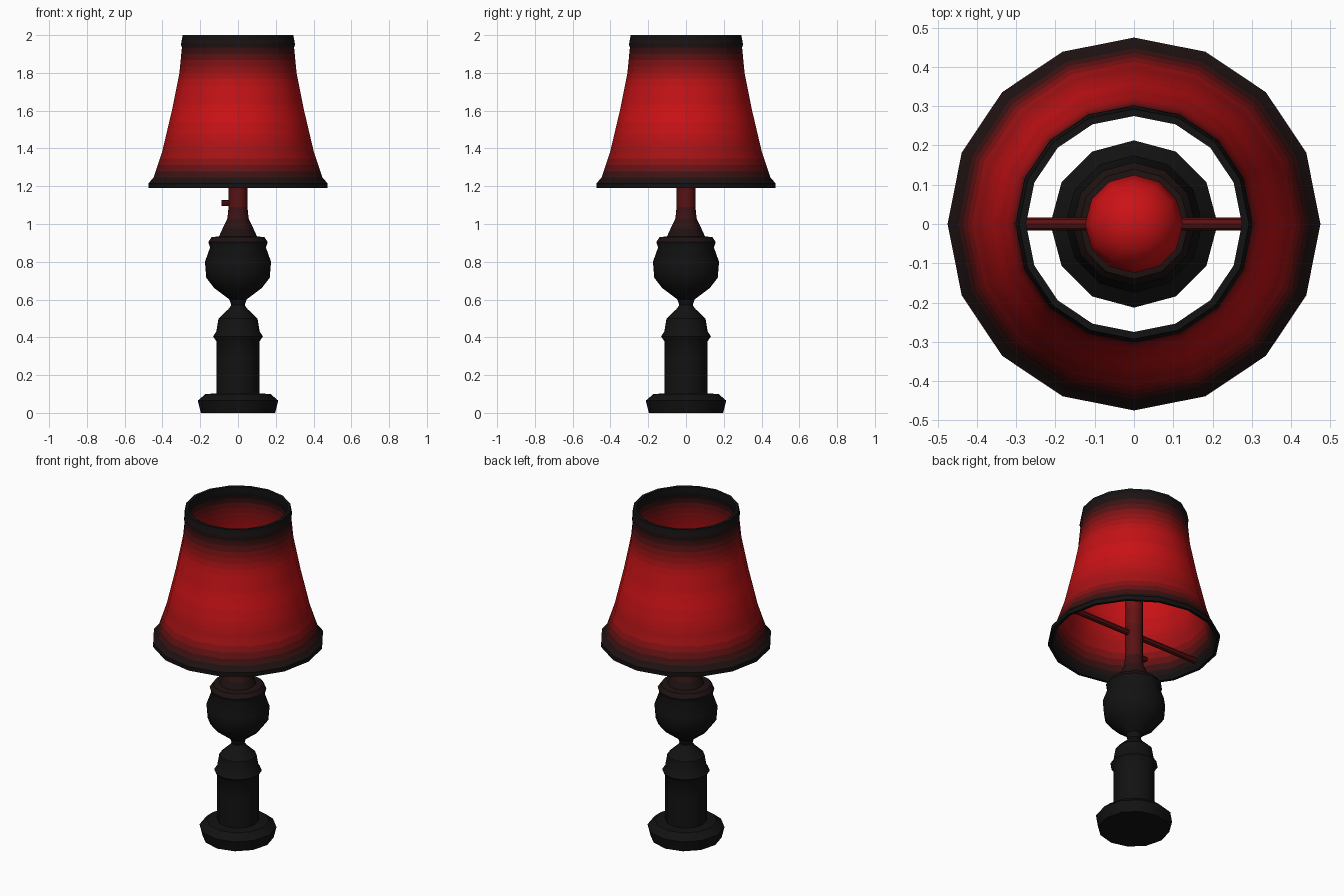
import bpy, bmesh, math
from mathutils import Matrix

if "Cube" in bpy.data.objects:
    bpy.data.objects.remove(bpy.data.objects["Cube"])

BLACK, RED = (0.006, 0.006, 0.006), (0.6, 0.006, 0.008)
materials = {}


def material(t):
    """Shared material between black (t=0) and red (t=1)."""
    key = round(t * 16)
    if key not in materials:
        m = bpy.data.materials.new("tint_%02d" % key)
        f = (key / 16) ** 1.6
        m.diffuse_color = [a + (b - a) * f for a, b in zip(BLACK, RED)] + [1]
        m.use_nodes = True
        m.node_tree.nodes["Principled BSDF"].inputs["Base Color"].default_value = m.diffuse_color
        materials[key] = m
    return materials[key]


def ramp(stops):
    """Piecewise linear tint by height."""
    def at(z):
        for (z0, t0), (z1, t1) in zip(stops, stops[1:]):
            if z <= z1:
                return t0 + (t1 - t0) * max(0, z - z0) / (z1 - z0)
        return stops[-1][1]
    return at


def finish(name, bm, tint):
    me = bpy.data.meshes.new(name)
    bmesh.ops.recalc_face_normals(bm, faces=bm.faces)
    slots = []
    for f in bm.faces:
        m = material(tint(f.calc_center_median().z))
        if m not in slots:
            slots.append(m)
            me.materials.append(m)
        f.material_index = slots.index(m)
    bm.to_mesh(me)
    bm.free()
    ob = bpy.data.objects.new(name, me)
    bpy.context.collection.objects.link(ob)
    bpy.ops.object.select_all(action='DESELECT')
    ob.select_set(True)
    bpy.context.view_layer.objects.active = ob
    bpy.ops.object.shade_smooth_by_angle(angle=math.radians(36))
    return ob


def lathe(name, profile, sides, tint, closed=False, step=None):
    if closed:
        profile = profile + profile[:1]
    pts = [profile[0]]
    for (r0, z0), (r1, z1) in zip(profile, profile[1:]):
        n = max(1, math.ceil(abs(z1 - z0) / step)) if step else 1
        pts += [(r0 + (r1 - r0) * k / n, z0 + (z1 - z0) * k / n) for k in range(1, n + 1)]
    if closed:
        pts.pop()
    bm = bmesh.new()
    rings = []
    for r, z in pts:
        if r == 0:
            rings.append([bm.verts.new((0, 0, z))] * sides)
        else:
            rings.append([bm.verts.new((r * math.cos(math.tau * i / sides),
                                        r * math.sin(math.tau * i / sides), z))
                          for i in range(sides)])
    for a, b in zip(rings, rings[1:] + (rings[:1] if closed else [])):
        if a is rings[-1] and not closed:
            break
        for i in range(sides):
            j = (i + 1) % sides
            bm.faces.new(list(dict.fromkeys((a[i], a[j], b[j], b[i]))))
    return finish(name, bm, tint)


def rod(name, x0, x1, z, r, sides, t):
    bm = bmesh.new()
    bmesh.ops.create_cone(bm, cap_ends=True, segments=sides, radius1=r, radius2=r,
                          depth=x1 - x0,
                          matrix=Matrix.Translation(((x0 + x1) / 2, 0, z))
                          @ Matrix.Rotation(math.pi / 2, 4, 'Y'))
    return finish(name, bm, lambda h: t)


# Turned base with foot, column, vase and socket post
lathe("lamp_base", [
    (0, 0), (0.197, 0), (0.213, 0.065), (0.172, 0.1), (0.115, 0.103),
    (0.115, 0.38), (0.132, 0.405), (0.115, 0.43), (0.103, 0.5), (0.05, 0.55),
    (0.036, 0.57), (0.045, 0.6), (0.125, 0.66), (0.168, 0.715), (0.175, 0.8),
    (0.148, 0.875), (0.157, 0.905), (0.14, 0.93), (0.10, 0.935), (0.082, 0.975),
    (0.056, 1.03), (0.05, 1.09), (0.049, 1.48), (0, 1.48)], 12,
    ramp([(0, 0), (0.87, 0), (1.0, 0.12), (1.1, 0.28), (1.3, 0.35), (1.5, 0.5)]), step=0.1)

# Light bulb on top of the post
lathe("bulb", [
    (0, 1.47), (0.05, 1.475), (0.07, 1.51), (0.108, 1.56), (0.125, 1.62),
    (0.108, 1.685), (0.063, 1.73), (0, 1.745)], 12, lambda z: 1)

# Thin-walled shade with trimmed rims
lathe("shade", [
    (0.475, 1.19), (0.475, 1.215), (0.447, 1.245), (0.402, 1.38), (0.35, 1.6),
    (0.31, 1.8), (0.297, 1.935), (0.302, 1.95), (0.293, 2.0),
    (0.275, 2.0), (0.275, 1.95), (0.285, 1.93), (0.298, 1.8), (0.338, 1.6),
    (0.39, 1.38), (0.435, 1.245), (0.458, 1.19)], 16,
    ramp([(1.19, 0), (1.23, 0.05), (1.36, 0.72), (1.5, 0.95), (1.6, 1),
          (1.75, 0.9), (1.85, 0.5), (1.94, 0.05), (2.0, 0)]), closed=True, step=0.035)

# Support arms and switch knob
rod("left_arm", -0.44, -0.03, 1.235, 0.017, 8, 0.3)
rod("right_arm", 0.03, 0.44, 1.235, 0.017, 8, 0.3)
rod("switch_knob", -0.087, -0.04, 1.11, 0.016, 8, 0.25)
